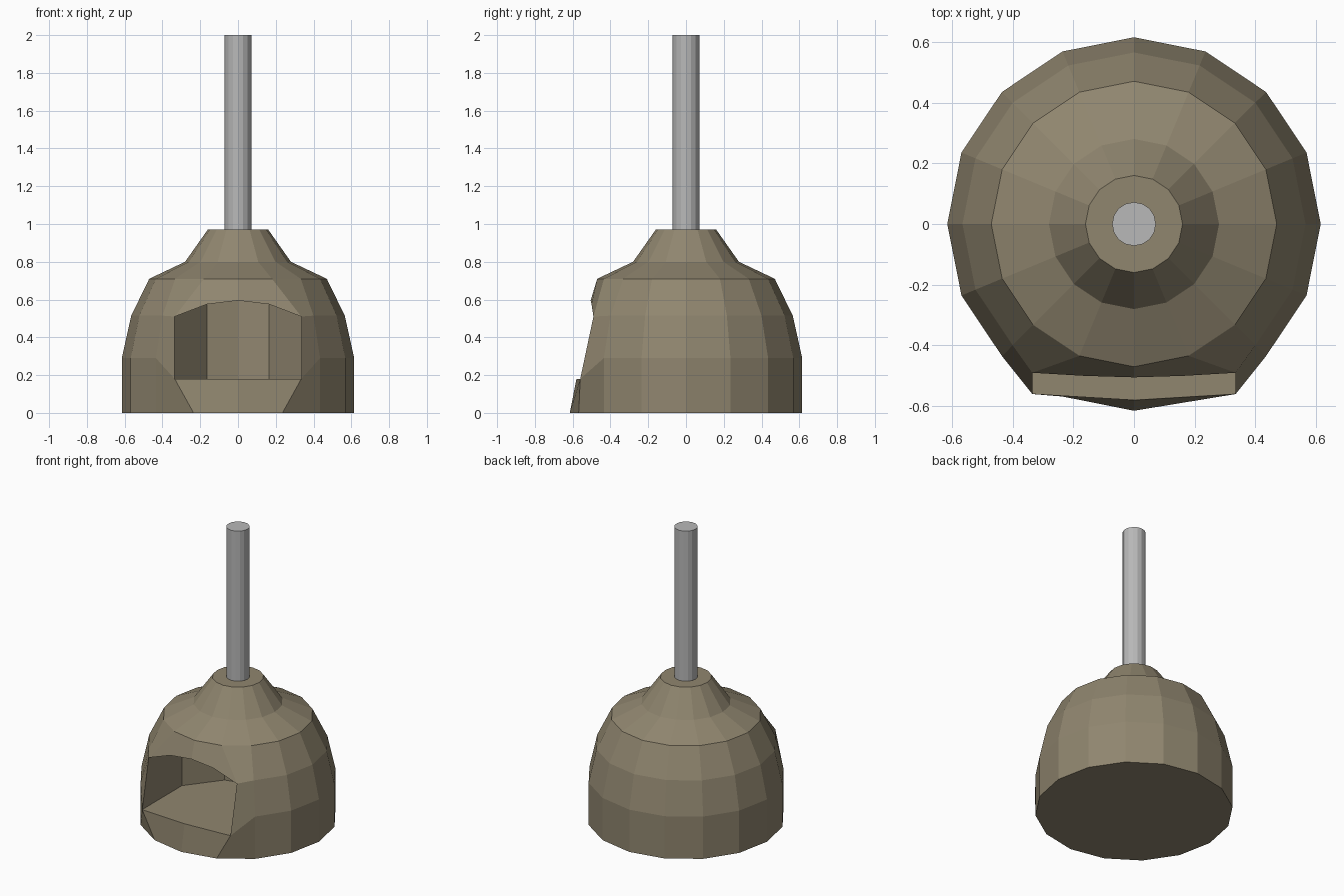
import bpy, bmesh, math
from mathutils import Vector

cube = bpy.data.objects.get("Cube")
if cube:
    bpy.data.objects.remove(cube)


def material(name, rgb):
    m = bpy.data.materials.new(name)
    m.use_nodes = True
    m.diffuse_color = (*rgb, 1)
    m.node_tree.nodes["Principled BSDF"].inputs["Base Color"].default_value = (*rgb, 1)
    return m


def finish(bm, name, mat):
    bmesh.ops.remove_doubles(bm, verts=bm.verts[:], dist=0.001)
    bmesh.ops.recalc_face_normals(bm, faces=bm.faces[:])
    mesh = bpy.data.meshes.new(name)
    bm.to_mesh(mesh)
    bm.free()
    mesh.materials.append(mat)
    obj = bpy.data.objects.new(name, mesh)
    bpy.context.collection.objects.link(obj)
    return obj


clay = material("brown clay", (0.279, 0.238, 0.159))
steel = material("grey metal", (0.479, 0.479, 0.479))

# Domed body: a sixteen-sided lathe, with the front column at index 0
SIDES = 16
profile = [(0.615, 0), (0.615, 0.29), (0.565, 0.515), (0.47, 0.71), (0.28, 0.8), (0.16, 0.97)]
bm = bmesh.new()
rings = []
for r, z in profile:
    angles = [math.tau * i / SIDES for i in range(SIDES)]
    rings.append([bm.verts.new((r * math.sin(a), -r * math.cos(a), z)) for a in angles])

# Mouth: pull the front vertices of two rings out to its rim
for side in (-1, 0, 1):
    rings[1][side].co = (0.335 * side, -0.56 if side else -0.58, 0.18)
    rings[2][side].co = (0.335 * side, -0.49 if side else -0.505, 0.51 if side else 0.595)

# Arched top of the rim, one extra point on each half
arch = {s: bm.verts.new((0.165 * s, -0.5, 0.575)) for s in (-1, 1)}

for level in range(len(rings) - 1):
    for i in range(SIDES):
        j = (i + 1) % SIDES
        low, high = rings[level], rings[level + 1]
        front = i in (0, SIDES - 1)
        if level == 1 and front:
            continue
        corners = [low[i], low[j], high[j], high[i]]
        if level == 2 and front:
            corners.insert(1, arch[1 if i == 0 else -1])
        bm.faces.new(corners)
bm.faces.new(rings[0])
bm.faces.new(rings[-1])

# Hollow behind the mouth, with a rounded back wall
columns = []
for x, back in ((-0.335, -0.13), (-0.165, 0.09), (0, 0.13), (0.165, 0.09), (0.335, -0.13)):
    t = abs(x) / 0.335
    top_y, top_z = {0: (-0.505, 0.595), 0.335: (-0.49, 0.51)}.get(abs(x), (-0.5, 0.575))
    points = [(x, -0.58 + 0.02 * t, 0.18), (x, back, 0.18), (x, back, top_z), (x, top_y, top_z)]
    columns.append([bm.verts.new(p) for p in points])
for a, b in zip(columns, columns[1:]):
    for k in range(3):
        bm.faces.new([a[k], a[k + 1], b[k + 1], b[k]])
bm.faces.new(columns[0])
bm.faces.new(columns[-1])
finish(bm, "domed_body", clay)

# Upright rod
bm = bmesh.new()
bmesh.ops.create_cone(bm, cap_ends=True, segments=16, radius1=0.072, radius2=0.072, depth=1.04)
bmesh.ops.translate(bm, verts=bm.verts[:], vec=Vector((0, 0, 1.48)))
finish(bm, "rod", steel)
